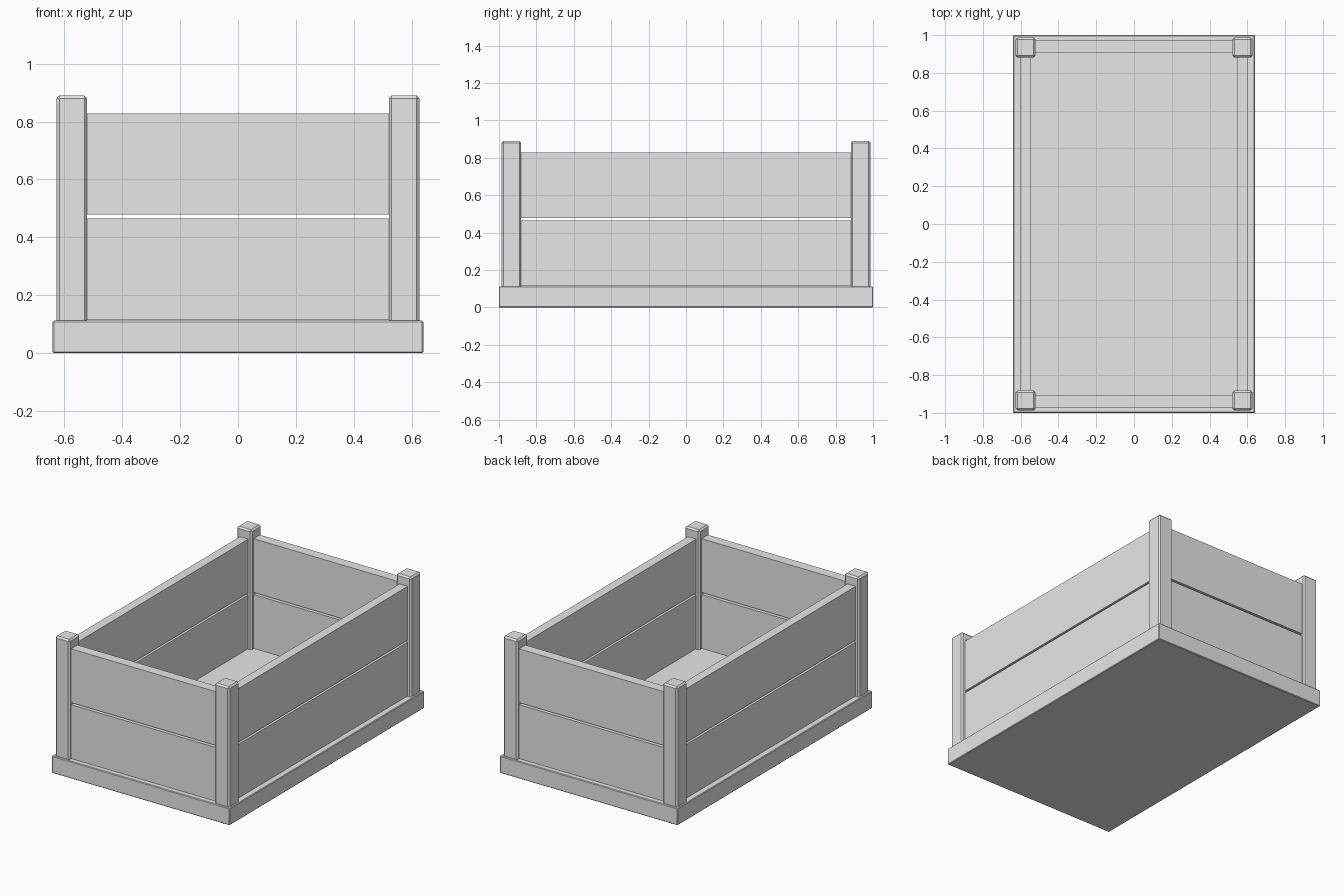
import bpy

old = bpy.data.objects.get("Cube")
if old:
    bpy.data.objects.remove(old, do_unlink=True)

# One plain grey for the whole crate
grey = bpy.data.materials.new("plain_grey")
grey.use_nodes = True
colour = (0.8, 0.8, 0.8, 1)
grey.diffuse_color = colour
grey.node_tree.nodes["Principled BSDF"].inputs["Base Color"].default_value = colour


def box(name, low, high, bevel=0):
    """Box between two corners, with optional chamfered edges."""
    centre = [(a + b) / 2 for a, b in zip(low, high)]
    bpy.ops.mesh.primitive_cube_add(size=1, location=centre)
    ob = bpy.context.object
    ob.name = name
    ob.scale = [b - a for a, b in zip(low, high)]
    bpy.ops.object.transform_apply(location=False, rotation=False, scale=True)
    ob.data.materials.append(grey)
    if bevel:
        mod = ob.modifiers.new("chamfer", 'BEVEL')
        mod.width = bevel
        mod.segments = 1
    return ob


# Base slab
BASE_TOP = 0.112
box("base", (-0.64, -1, 0), (0.64, 1, BASE_TOP), 0.004)

# Corner posts
POST_X, POST_Y, HALF = 0.574, 0.934, 0.053
for sx, side in ((-1, "right"), (1, "left")):
    for sy, end in ((-1, "front"), (1, "back")):
        x, y = sx * POST_X, sy * POST_Y
        box(f"{end}_{side}_post",
            (x - HALF, y - HALF, BASE_TOP - 0.01),
            (x + HALF, y + HALF, 0.89), 0.01)

# Two rows of wall planks, with a narrow gap between the rows
for row, z0, z1 in (("lower", 0.115, 0.465), ("upper", 0.478, 0.828)):
    for s, side, end in ((-1, "right", "front"), (1, "left", "back")):
        x0, x1 = sorted((s * 0.544, s * 0.604))
        box(f"{row}_{side}_plank", (x0, -POST_Y, z0), (x1, POST_Y, z1))
        y0, y1 = sorted((s * 0.905, s * 0.971))
        box(f"{row}_{end}_plank", (-POST_X, y0, z0), (POST_X, y1, z1))
